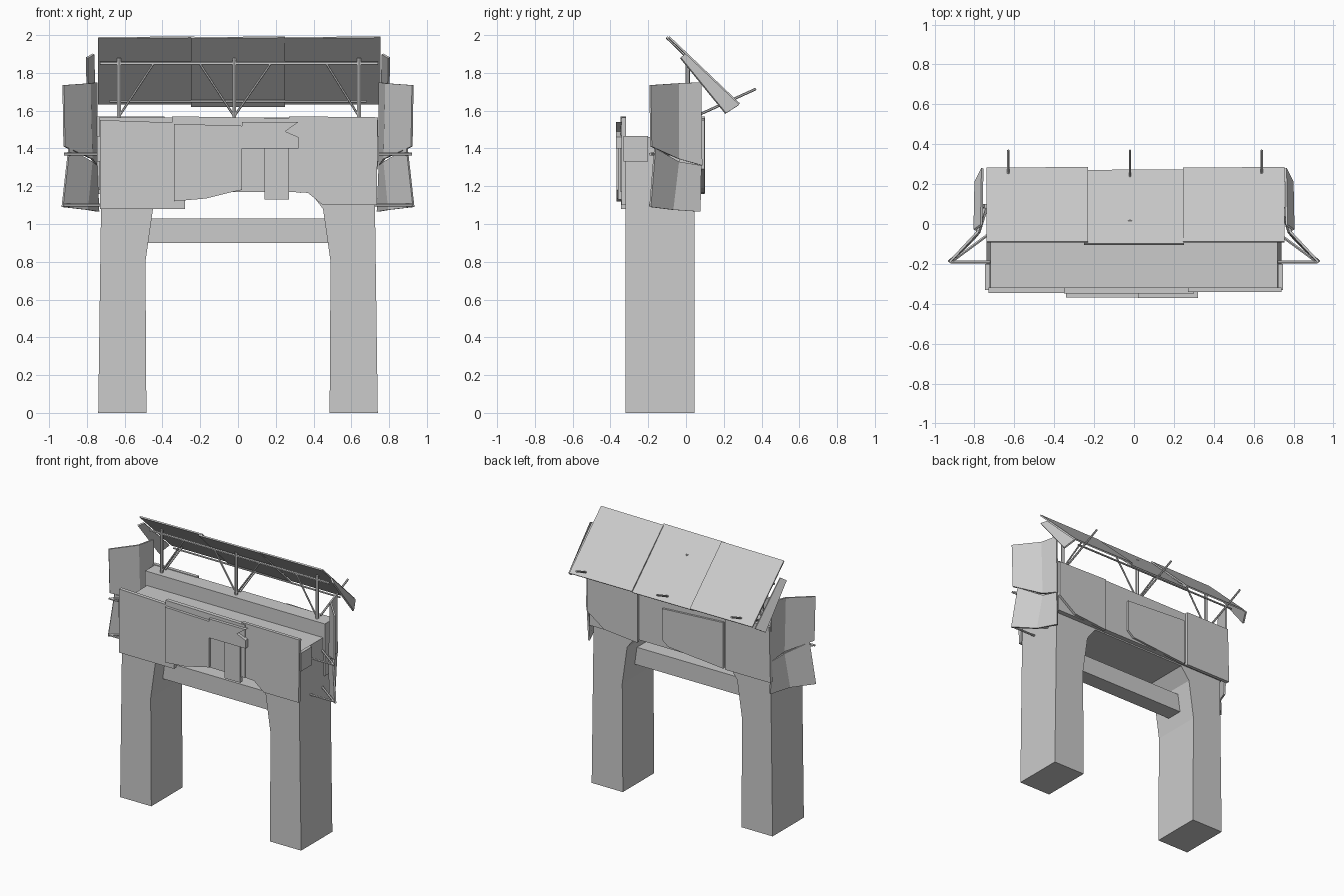
import bpy
from mathutils import Vector

cube = bpy.data.objects.get("Cube")
if cube:
    bpy.data.objects.remove(cube, do_unlink=True)

GREY = (0.6, 0.6, 0.6, 1)
grey = bpy.data.materials.new("weathered_grey")
grey.use_nodes = True
grey.diffuse_color = GREY
for node in grey.node_tree.nodes:
    if node.type == 'BSDF_PRINCIPLED':
        node.inputs["Base Color"].default_value = GREY


def mesh_object(name, verts, faces):
    mesh = bpy.data.meshes.new(name)
    mesh.from_pydata(verts, [], faces)
    mesh.materials.append(grey)
    obj = bpy.data.objects.new(name, mesh)
    bpy.context.collection.objects.link(obj)
    return obj


def prism(name, profile, y0, y1):
    """Extrude a counter-clockwise x-z outline from y0 (front) to y1 (back)."""
    n = len(profile)
    verts = [(x, y, z) for y in (y0, y1) for x, z in profile]
    faces = [list(range(n)), list(range(2 * n - 1, n - 1, -1))]
    faces += [(i, i + n, (i + 1) % n + n, (i + 1) % n) for i in range(n)]
    return mesh_object(name, verts, faces)


def box(name, x0, x1, y0, y1, z0, z1):
    return prism(name, [(x0, z0), (x1, z0), (x1, z1), (x0, z1)], y0, y1)


def sheet(name, verts, faces, thickness=0.012):
    obj = mesh_object(name, verts, faces)
    mod = obj.modifiers.new("thickness", 'SOLIDIFY')
    mod.thickness = thickness
    mod.offset = 0
    return obj


def rod(name, start, end, radius=0.008):
    a, b = Vector(start), Vector(end)
    bpy.ops.mesh.primitive_cylinder_add(vertices=6, radius=radius, depth=(b - a).length,
                                        location=(a + b) / 2)
    obj = bpy.context.object
    obj.name = name
    obj.rotation_euler = (b - a).to_track_quat('Z', 'Y').to_euler()
    obj.data.materials.append(grey)
    return obj


# Gate frame: two legs flaring into the header
half = [(0.38, 1.17), (0.45, 1.08), (0.49, 0.8), (0.485, 0), (0.74, 0), (0.725, 1.1), (0.72, 1.46)]
prism("gate_frame", half + [(-x, z) for x, z in reversed(half)], -0.32, 0.045)
box("cross_beam", -0.49, 0.49, -0.2, -0.08, 0.9, 1.03)
box("back_parapet", -0.735, 0.735, -0.035, 0.08, 1.18, 1.565)

# Overlapping plates on the front of the header
prism("front_plate_right", [(-0.73, 1.08), (-0.28, 1.08), (-0.28, 1.535), (-0.73, 1.55)], -0.345, -0.318)
prism("front_plate_middle", [(-0.3, 1.13), (-0.03, 1.17), (0.3, 1.17), (0.3, 1.56), (-0.35, 1.57),
                             (-0.35, 1.54)], -0.348, -0.318)
prism("front_plate_left", [(0.27, 1.17), (0.37, 1.165), (0.45, 1.1), (0.735, 1.1), (0.74, 1.565), (0.27, 1.57)],
      -0.342, -0.318)
prism("front_patch_large", [(-0.34, 1.12), (-0.17, 1.135), (-0.03, 1.17), (0.02, 1.18), (0.02, 1.52), (-0.34, 1.53)],
      -0.368, -0.345)
prism("front_patch_upper", [(0.02, 1.4), (0.32, 1.4), (0.32, 1.46), (0.25, 1.49), (0.32, 1.54), (0.02, 1.54)],
      -0.37, -0.34)
box("front_patch_lower", 0.14, 0.27, -0.36, -0.335, 1.13, 1.4)

# Overlapping plates on the back of the header
prism("back_plate_left", [(0.33, 1.165), (0.6, 1.19), (0.74, 1.29), (0.74, 1.55), (0.33, 1.56)], 0.075, 0.098)
prism("back_plate_middle", [(-0.37, 1.16), (0.08, 1.2), (0.13, 1.24), (0.13, 1.47), (-0.37, 1.5)], 0.075, 0.095)
prism("back_plate_right", [(-0.76, 1.16), (-0.39, 1.16), (-0.39, 1.57), (-0.75, 1.57)], 0.075, 0.1)

# Sloping roof of three sheets
for name, x0, x1, shift in (("roof_right", -0.74, -0.23, 0.0), ("roof_middle", -0.25, 0.25, -0.012),
                            ("roof_left", 0.245, 0.755, 0.0)):
    sheet(name, [(x0, -0.09 + shift, 1.985), (x1, -0.09 + shift, 1.99),
                 (x1, 0.282 + shift, 1.635 + shift), (x0, 0.28 + shift, 1.635 + shift)],
          [(0, 1, 2, 3)], 0.01)

# Truss carrying the roof
rod("upper_rail", (-0.73, 0.01, 1.85), (0.74, 0.01, 1.85), 0.009)
rod("lower_rail", (-0.68, 0.22, 1.65), (0.68, 0.22, 1.65), 0.007)
for x, braces in ((-0.63, (0.18,)), (-0.02, (-0.18, 0.19)), (0.64, (-0.17,))):
    rod("truss_post", (x, 0.01, 1.55), (x, 0.01, 1.88), 0.012)
    rod("roof_pin", (x, 0.05, 1.57), (x, 0.37, 1.715), 0.007)
    for dx in braces:
        rod("truss_brace", (x, 0.01, 1.57), (x + dx, 0.01, 1.845), 0.006)

# Parts repeated on both ends
for side, s in (("left", 1), ("right", -1)):
    sheet("roof_skirt_" + side, [(s * 0.76, 0.28, 1.63), (s * 0.795, 0.21, 1.585),
                                 (s * 0.80, -0.03, 1.88), (s * 0.765, -0.005, 1.9)], [(0, 1, 2, 3)])
    # Folded upper and lower wing sheets
    sheet("upper_wing_" + side,
          [(s * 0.925, -0.19, 1.735), (s * 0.785, -0.04, 1.745), (s * 0.75, 0.08, 1.75),
           (s * 0.92, -0.185, 1.41), (s * 0.775, -0.04, 1.345), (s * 0.75, 0.085, 1.31)],
          [(0, 1, 4, 3), (1, 2, 5, 4)])
    sheet("lower_wing_" + side,
          [(s * 0.895, -0.165, 1.4), (s * 0.775, -0.04, 1.33), (s * 0.75, 0.08, 1.31),
           (s * 0.93, -0.19, 1.09), (s * 0.80, -0.07, 1.075), (s * 0.74, 0.075, 1.065)],
          [(0, 1, 4, 3), (1, 2, 5, 4)])
    # Stays holding the wings
    for z in (1.37, 1.1):
        rod("wing_stay_" + side, (s * 0.7, -0.19, z), (s * 0.92, -0.19, z))
        rod("wing_brace_" + side, (s * 0.7, -0.03, z), (s * 0.91, -0.185, z))
    # Bracket box closing the end of the ledge
    box("end_bracket_" + side, s * 0.735 - 0.012, s * 0.735 + 0.012, -0.33, -0.2, 1.33, 1.465)
